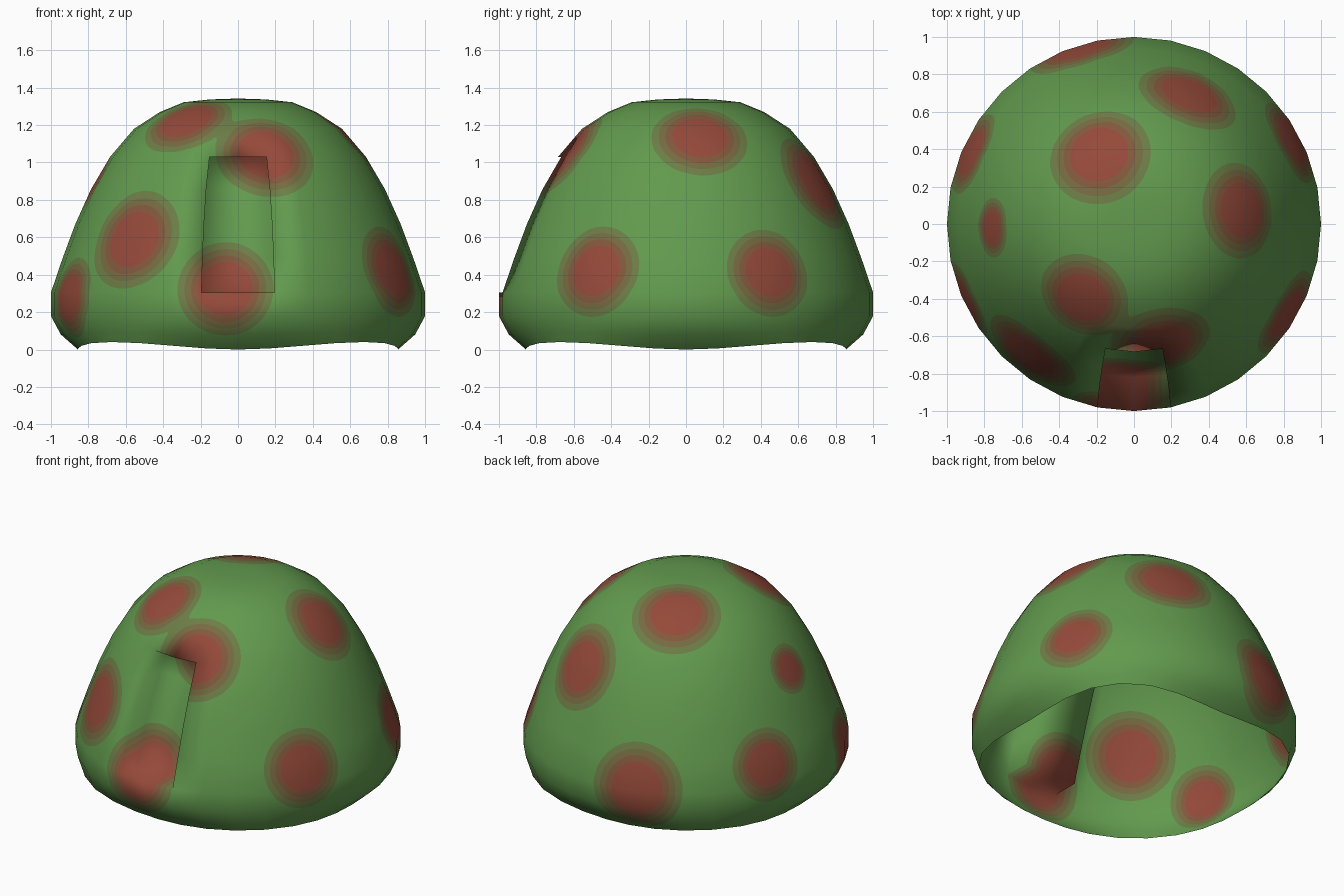
import bpy, bmesh, math
from mathutils import Vector

if "Cube" in bpy.data.objects:
    bpy.data.objects.remove(bpy.data.objects["Cube"])

SEG = 32
# Dome profile (radius, height), from just below the pole to the rim
PROFILE = [(.15, 1.337), (.29, 1.322), (.417, 1.27), (.556, 1.18), (.684, 1.03), (.786, .856),
           (.87, .67), (.937, .49), (1.0, .305), (1.0, .178), (.947, .08), (.856, .0)]
TOP_ROW, LOW_ROW = 4, 8          # rows of the profile that bound the front recess
RECESS = Vector((0, .18, 0))

# Spots: centre x, y, z and outer halo radius
SPOTS = [(-.28, -.40, 1.235, .25), (.15, -.65, 1.05, .27), (-.56, -.70, .59, .28),
         (-.07, -.99, .33, .26), (-.91, -.41, .28, .22), (.82, -.48, .42, .25),
         (.84, .44, .41, .24), (.58, .075, 1.14, .26), (.30, .70, .90, .28),
         (-.19, .38, 1.27, .28), (-.76, -.02, .89, .16), (-.29, .95, .32, .29),
         (-.87, .38, .42, .23)]
LEVELS = [.57, .71, .85, 1.0]    # core and halo rings, as fractions of the outer radius
COLOURS = [("spot_red", (.30, .068, .042)), ("halo_inner", (.225, .098, .046)),
           ("halo_middle", (.18, .145, .053)), ("halo_outer", (.15, .205, .062)),
           ("shell_green", (.122, .323, .076))]


def field(p):
    """Blended distance to the spots, 1.0 at the halo edge."""
    k = 9
    s = sum(math.exp(-k * (p - Vector(c[:3])).length / c[3]) for c in SPOTS)
    return -math.log(max(s, 1e-30)) / k


def dome_point(j, i):
    r, z = PROFILE[j]
    phi = i * 2 * math.pi / SEG
    c = math.sin(2 * phi) ** 2
    if j == len(PROFILE) - 1:    # rim rises and widens at the four diagonals
        r, z = r + .10 * c, z + .04 * c
    elif j == len(PROFILE) - 2:
        r, z = r + .025 * c, z + .012 * c
    phi += .04 * math.sin(4 * phi) * max(0, (z - .3) / .73)
    return Vector((r * math.sin(phi), -r * math.cos(phi), z))


bm = bmesh.new()
nor = bm.verts.layers.float_vector.new("shade")
rest = bm.verts.layers.float_vector.new("rest")


def add(p, offset=Vector()):
    v = bm.verts.new(p + offset)
    v[rest] = p
    return v


# Dome shell, with the recess panel pushed in at the front
rows = len(PROFILE)
outer = {}
for j in range(rows):
    for i in range(SEG):
        if not (TOP_ROW < j < LOW_ROW and i == 0):
            outer[j, i] = add(dome_point(j, i))
inner = {(j, i): add(dome_point(j, i), RECESS)
         for j in range(TOP_ROW, LOW_ROW + 1) for i in (SEG - 1, 0, 1)}
pole = add(Vector((0, 0, 1.342)))
for i in range(SEG):
    n = (i + 1) % SEG
    bm.faces.new((pole, outer[0, i], outer[0, n]))
    for j in range(rows - 1):
        recessed = TOP_ROW <= j < LOW_ROW and i in (SEG - 1, 0)
        g = inner if recessed else outer
        bm.faces.new((g[j, i], g[j + 1, i], g[j + 1, n], g[j, n]))

# Recess walls, floor and roof
loop = [(j, SEG - 1) for j in range(TOP_ROW, LOW_ROW + 1)] + [(LOW_ROW, 0)]
loop += [(j, 1) for j in range(LOW_ROW, TOP_ROW - 1, -1)] + [(TOP_ROW, 0)]
for a, b in zip(loop, loop[1:] + loop[:1]):
    bm.faces.new((outer[a], outer[b], inner[b], inner[a]))

# Keep the coarse smooth normals, then refine without changing the shape
bm.normal_update()
for v in bm.verts:
    v[nor] = v.normal
bmesh.ops.subdivide_edges(bm, edges=bm.edges[:], cuts=5, use_grid_fill=True)

# Cut the outline of each spot ring into the surface
for level in LEVELS:
    val = {v: field(v[rest]) - level for v in bm.verts}
    cuts = []
    for e in bm.edges[:]:
        a, b = e.verts
        fa, fb = val[a], val[b]
        if fa * fb < 0:
            t = min(max(fa / (fa - fb), .02), .98)
            n_mid, r_mid = a[nor].lerp(b[nor], t), a[rest].lerp(b[rest], t)
            v = bmesh.utils.edge_split(e, a, t)[1]
            v[nor], v[rest] = n_mid, r_mid
            cuts.append(v)
    bmesh.ops.connect_verts(bm, verts=cuts)

# Colour by distance from the spots
for f in bm.faces:
    p = sum((v[rest] for v in f.verts), Vector()) / len(f.verts)
    d = field(p)
    f.material_index = sum(d > level for level in LEVELS)
    f.smooth = True

bm.normal_update()
normals = [v[nor].normalized() if v[nor].length > .01 else v.normal.copy() for v in bm.verts]
bm.verts.layers.float_vector.remove(nor)
bm.verts.layers.float_vector.remove(bm.verts.layers.float_vector["rest"])
mesh = bpy.data.meshes.new("spotted_shell")
bm.to_mesh(mesh)
bm.free()
for name, rgb in COLOURS:
    m = bpy.data.materials.new(name)
    m.diffuse_color = (*rgb, 1)
    m.use_nodes = True
    m.node_tree.nodes["Principled BSDF"].inputs["Base Color"].default_value = m.diffuse_color
    mesh.materials.append(m)
mesh.normals_split_custom_set_from_vertices(normals)
bpy.context.collection.objects.link(bpy.data.objects.new("spotted_shell", mesh))
